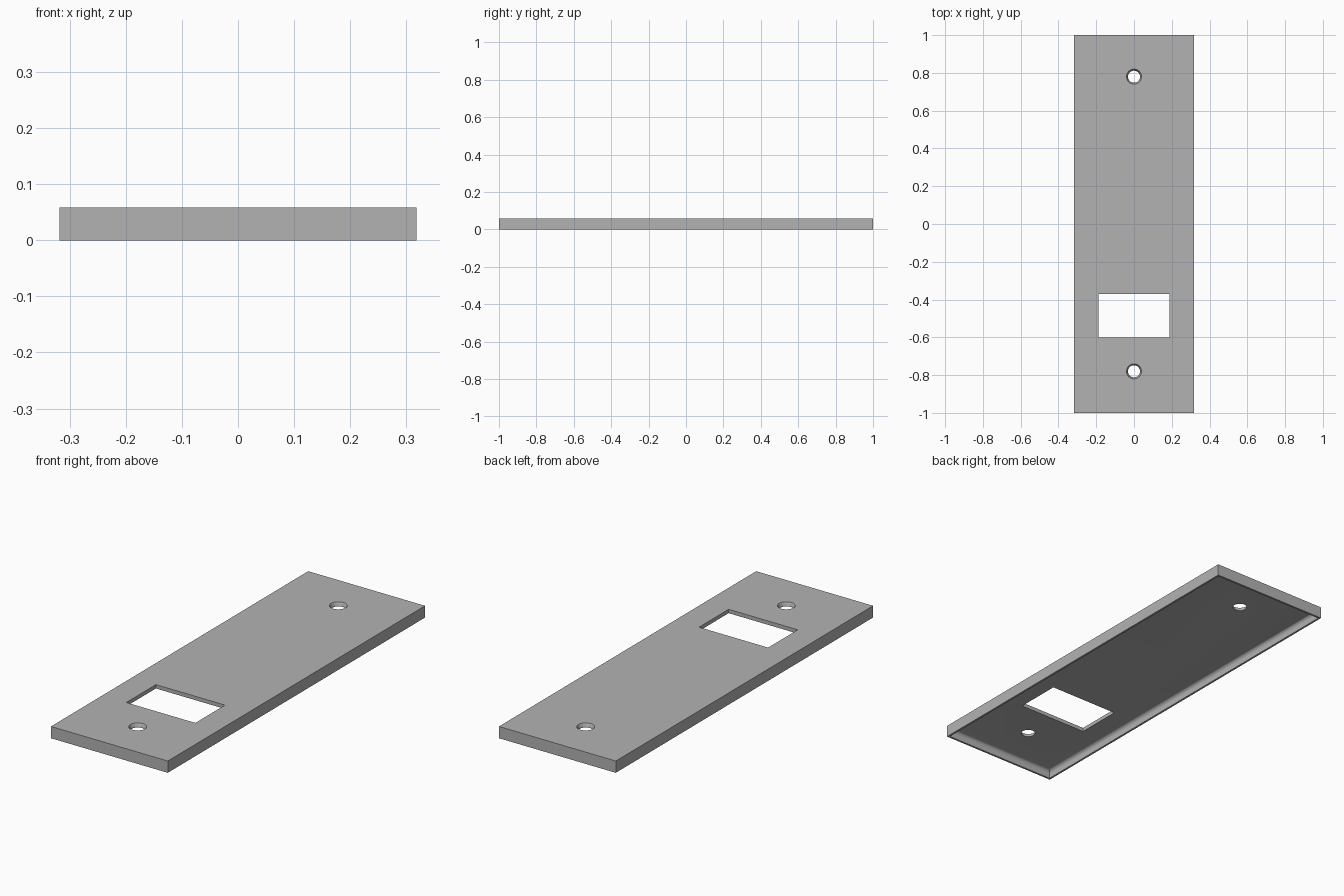
import bpy, bmesh, math

cube = bpy.data.objects.get("Cube")
if cube:
    bpy.data.objects.remove(cube, do_unlink=True)

HALF_X, HALF_Y, HEIGHT = 0.318, 1.0, 0.058
SHEET = 0.019          # thickness of the flat plate
RIM = 0.01             # thickness of the skirt
FILLET = 0.018         # radius where skirt meets plate
FLOOR = HEIGHT - SHEET

grey = bpy.data.materials.new("plain_grey")
grey.use_nodes = True
grey.diffuse_color = (0.45, 0.45, 0.45, 1)
grey.node_tree.nodes["Principled BSDF"].inputs["Base Color"].default_value = (0.45, 0.45, 0.45, 1)


def make_object(name, bm):
    bmesh.ops.recalc_face_normals(bm, faces=bm.faces)
    mesh = bpy.data.meshes.new(name)
    bm.to_mesh(mesh)
    bm.free()
    mesh.materials.append(grey)
    obj = bpy.data.objects.new(name, mesh)
    bpy.context.collection.objects.link(obj)
    return obj


def loft(name, rings):
    """Join successive vertex rings and cap both ends."""
    bm = bmesh.new()
    loops = [[bm.verts.new(p) for p in ring] for ring in rings]
    for a, b in zip(loops, loops[1:]):
        for i in range(len(a)):
            j = (i + 1) % len(a)
            bm.faces.new((a[i], a[j], b[j], b[i]))
    bm.faces.new(loops[0])
    bm.faces.new(loops[-1])
    return make_object(name, bm)


def rectangle(hx, hy, z, cy=0):
    return [(sx * hx, cy + sy * hy, z) for sx, sy in ((-1, -1), (1, -1), (1, 1), (-1, 1))]


def circle(r, z, cy, n=32):
    return [(r * math.cos(2 * math.pi * i / n), cy + r * math.sin(2 * math.pi * i / n), z)
            for i in range(n)]


# Shallow cover: top, outer skirt, rim, then filleted inside down to the plate
section = [(0, HEIGHT), (0, 0), (RIM, 0)]
for k in range(7):
    a = k / 6 * math.pi / 2
    section.append((RIM + FILLET * (1 - math.cos(a)), FLOOR - FILLET * (1 - math.sin(a))))
cover = loft("cover_plate", [rectangle(HALF_X - d, HALF_Y - d, z) for d, z in section])

# Window and two countersunk screw holes
LOW, HIGH = FLOOR - 0.005, HEIGHT + 0.005
cutters = [loft("window_cutter", [rectangle(0.188, 0.115, z, -0.485) for z in (LOW, HIGH)])]
for y in (-0.78, 0.78):
    cutters.append(loft("screw_hole_cutter", [
        circle(0.032, LOW, y), circle(0.032, FLOOR + 0.003, y),
        circle(0.04, HEIGHT, y), circle(0.04, HIGH, y)]))

bpy.context.view_layer.objects.active = cover
cover.select_set(True)
for cutter in cutters:
    cutter.hide_render = True
    cut = cover.modifiers.new("cut", "BOOLEAN")
    cut.operation = "DIFFERENCE"
    cut.solver = "EXACT"
    cut.object = cutter
    bpy.ops.object.modifier_apply(modifier=cut.name)
    bpy.data.objects.remove(cutter, do_unlink=True)

bpy.ops.object.shade_smooth_by_angle(angle=math.radians(30))
